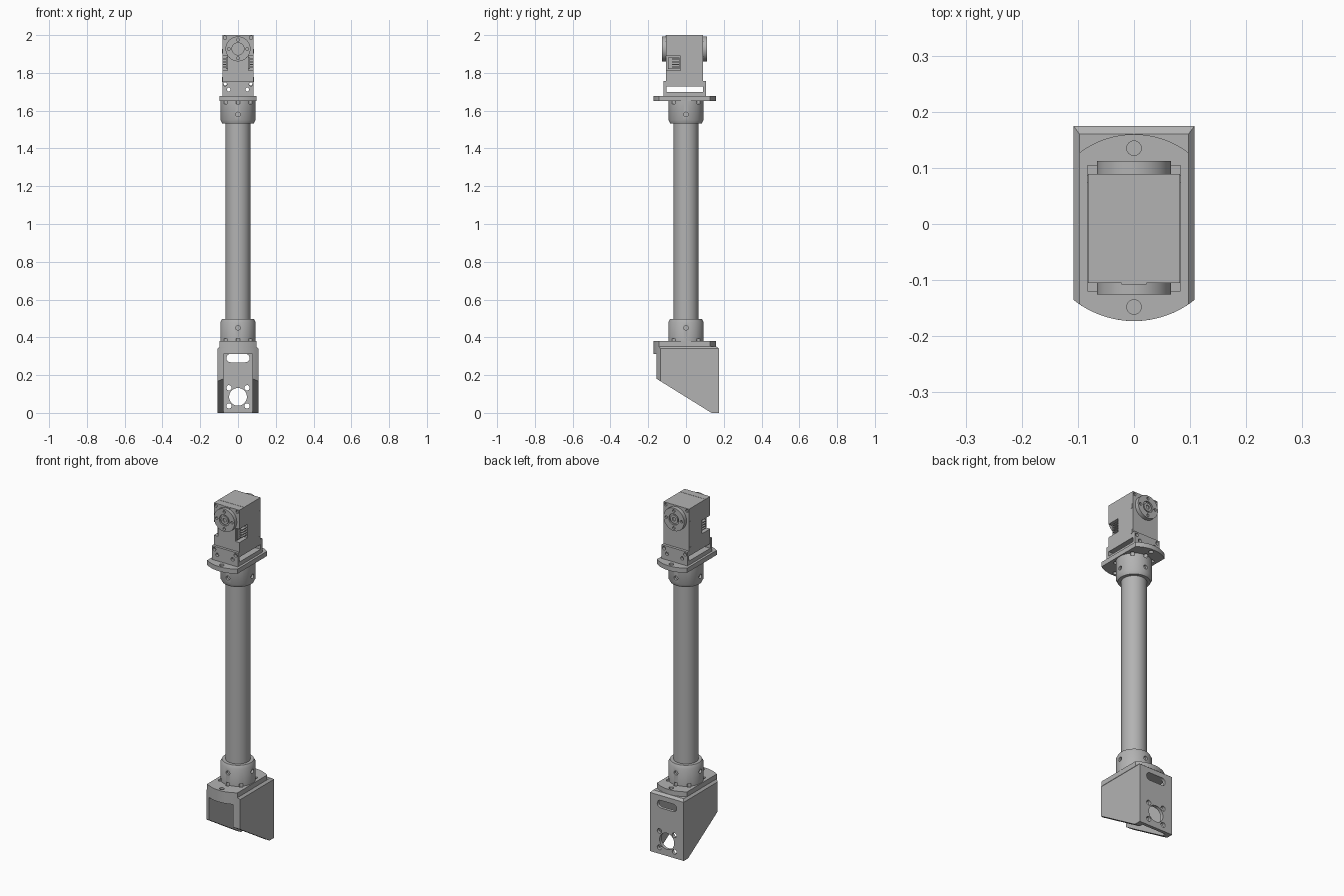
import bpy, bmesh, math
from mathutils import Matrix, Vector

cube = bpy.data.objects.get("Cube")
if cube:
    bpy.data.objects.remove(cube)

grey = bpy.data.materials.new("machined grey")
grey.use_nodes = True
COLOUR = (0.45, 0.45, 0.45, 1)
grey.diffuse_color = COLOUR
grey.node_tree.nodes["Principled BSDF"].inputs["Base Color"].default_value = COLOUR

TURN = {"z": Matrix(), "x": Matrix.Rotation(math.pi / 2, 4, "Y"),
        "y": Matrix.Rotation(math.pi / 2, 4, "X")}


def finish(name, bm):
    bmesh.ops.recalc_face_normals(bm, faces=bm.faces)
    mesh = bpy.data.meshes.new(name)
    bm.to_mesh(mesh)
    bm.free()
    ob = bpy.data.objects.new(name, mesh)
    bpy.context.collection.objects.link(ob)
    mesh.materials.append(grey)
    return ob


def add_box(bm, x, y, z):
    """Box from (low, high) pairs."""
    size = [b - a for a, b in (x, y, z)]
    mid = [(a + b) / 2 for a, b in (x, y, z)]
    bmesh.ops.create_cube(bm, size=1, matrix=Matrix.Translation(mid) @ Matrix.Diagonal((*size, 1)))


def add_cyl(bm, r, depth, at, axis="z", sides=24):
    bmesh.ops.create_cone(bm, cap_ends=True, segments=sides, radius1=r, radius2=r, depth=depth,
                          matrix=Matrix.Translation(at) @ TURN[axis])


def box(name, x, y, z):
    bm = bmesh.new()
    add_box(bm, x, y, z)
    return finish(name, bm)


def cyl(name, *args, **kw):
    bm = bmesh.new()
    add_cyl(bm, *args, **kw)
    return finish(name, bm)


def loft(name, rings):
    """Solid through stacked rings of equal point count."""
    bm = bmesh.new()
    loops = [[bm.verts.new(p) for p in ring] for ring in rings]
    for a, b in zip(loops, loops[1:]):
        for i in range(len(a)):
            j = (i + 1) % len(a)
            bm.faces.new((a[i], a[j], b[j], b[i]))
    bm.faces.new(loops[0])
    bm.faces.new(loops[-1])
    return finish(name, bm)


def lathe(name, profile, sides=64):
    ring = [2 * math.pi * i / sides for i in range(sides)]
    return loft(name, [[(r * math.cos(a), r * math.sin(a), z) for a in ring] for r, z in profile])


def arc(half, radius, sign, n=16):
    """Curved end running across the width."""
    xs = [half * (2 * i / n - 1) for i in range(n + 1)]
    return [(x, sign * math.sqrt(radius ** 2 - x * x)) for x in xs]


def cut(ob, fill):
    """Subtract the disjoint shapes that fill() puts in a mesh."""
    bm = bmesh.new()
    fill(bm)
    cutter = finish("cutter", bm)
    cutter.hide_render = True
    mod = ob.modifiers.new("cut", "BOOLEAN")
    mod.operation, mod.solver, mod.object = "DIFFERENCE", "EXACT", cutter
    bpy.context.view_layer.objects.active = ob
    bpy.ops.object.modifier_apply(modifier=mod.name)
    bpy.data.objects.remove(cutter)


# Hollow foot bracket with curved front and chamfered top
def foot_ring(half, back, z):
    front = arc(half, 0.173, -1)
    return [(x, y, z) for x, y in front + [(half, back), (-half, back)]]


foot = loft("foot_bracket", [foot_ring(0.108, 0.175, 0), foot_ring(0.108, 0.175, 0.34),
                             foot_ring(0.097, 0.16, 0.352)])
cut(foot, lambda bm: add_box(bm, (-0.076, 0.076), (-0.3, 0.157), (-0.1, 0.312)))


def slope_fill(bm):
    pts = [(-0.155, 0.18), (0.135, 0), (0.135, -0.1), (-0.4, -0.1), (-0.4, 0.18 + 0.152)]
    sides = [[bm.verts.new((x, y, z)) for y, z in pts] for x in (-0.3, 0.3)]
    for s in sides:
        bm.faces.new(s)
    for i in range(len(pts)):
        j = (i + 1) % len(pts)
        bm.faces.new((sides[0][i], sides[0][j], sides[1][j], sides[1][i]))


cut(foot, slope_fill)


# Mounting holes and cable slot in the back wall
def wall_holes(bm):
    add_cyl(bm, 0.047, 0.1, (0, 0.17, 0.085), "y", 40)
    for x in (-0.048, 0.048):
        for z in (0.037, 0.133):
            add_cyl(bm, 0.014, 0.1, (x, 0.17, z), "y")


cut(foot, wall_holes)
cut(foot, lambda bm: add_box(bm, (-0.04, 0.04), (0.12, 0.22), (0.268, 0.312)))
for x in (-0.04, 0.04):
    cut(foot, lambda bm: add_cyl(bm, 0.022, 0.1, (x, 0.17, 0.29), "y"))

# Flange plates, collars and tube
bolt_angles = [math.radians(a) for a in (45, 90, 135, 225, 270, 315)]


def bolt_fill(z, depth):
    def fill(bm):
        for a in bolt_angles:
            add_cyl(bm, 0.011, depth, (0.094 * math.cos(a), 0.094 * math.sin(a), z), sides=16)
    return fill


def end_fill(z, depth):
    def fill(bm):
        for y in (-0.148, 0.135):
            add_cyl(bm, 0.013, depth, (0, y, z))
    return fill


def set_screw_fill(z):
    def fill(bm):
        for s in (-1, 1):
            add_cyl(bm, 0.012, 0.03, (s * 0.095, 0, z), "x", 16)
            add_cyl(bm, 0.012, 0.03, (0, s * 0.095, z), "y", 16)
    return fill


tube = lathe("tube", [(0.066, 0.4), (0.066, 1.64)])
flange = arc(0.097, 0.173, -1) + arc(0.097, 0.16, 1)[::-1]
collars = []
for part, z0, z1, face, direction in (("lower", 0.35, 0.38, 0.38, 1), ("upper", 1.65, 1.677, 1.65, -1)):
    plate = loft(part + "_flange", [[(x, y, z) for x, y in flange] for z in (z0, z1)])
    cut(plate, bolt_fill(face, 0.03))
    cut(plate, end_fill(z1, 0.1 if part == "upper" else 0.04))
    steps = [(0.093, 0), (0.093, 0.1), (0.084, 0.118), (0.07, 0.118)]
    collar = lathe(part + "_collar", [(r, face + direction * h) for r, h in steps])
    cut(collar, bolt_fill(face, 0.03))
    cut(collar, set_screw_fill(face + direction * 0.07))
    collars.append(collar)

# U-shaped servo cradle
cradle = box("servo_cradle", (-0.083, 0.083), (-0.12, 0.105), (1.676, 1.757))
cut(cradle, lambda bm: add_box(bm, (-0.2, 0.2), (-0.104, 0.089), (1.7, 1.9)))


def cradle_holes(bm):
    for s in (-1, 1):
        add_cyl(bm, 0.01, 0.5, (s * 0.068, 0, 1.74), "y", 16)
        add_cyl(bm, 0.01, 0.5, (s * 0.049, 0, 1.712), "y", 16)


cut(cradle, cradle_holes)

# Servo case with side connector pockets, seam groove and corner screw holes
servo = box("servo_case", (-0.082, 0.082), (-0.105, 0.089), (1.727, 2.0))


def case_cuts(bm):
    for s in (-1, 1):
        add_box(bm, sorted((s * 0.056, s * 0.2)), (-0.2, -0.03), (1.812, 1.89))
        add_cyl(bm, 0.009, 0.5, (s * 0.068, 0, 1.742), "y", 16)
        for y in (-0.105, 0.089):
            add_cyl(bm, 0.009, 0.02, (s * 0.069, y, 1.986), "y", 16)


cut(servo, case_cuts)
cut(servo, lambda bm: add_box(bm, (-0.2, 0.2), (-0.062, -0.06), (1.998, 2.1)))
box("top_tab", (-0.022, 0.022), (-0.108, -0.085), (1.985, 1.999))
for side, s in (("left", 1), ("right", -1)):
    box(side + "_connector", sorted((s * 0.05, s * 0.064)), (-0.095, -0.035), (1.82, 1.882))
    for i in range(4):
        z = 1.828 + i * 0.014
        box(side + "_pin", sorted((s * 0.06, s * 0.08)), (-0.075, -0.035), (z, z + 0.005))
    for z in (1.765, 1.915):
        box(side + "_case_clip", sorted((s * 0.08, s * 0.084)), (0.074, 0.086), (z - 0.012, z + 0.012))

# Output horns on both faces
CENTRE = 1.927
for part, y0, y1, s in (("front", -0.126, -0.104, -1), ("back", 0.088, 0.112, 1)):
    horn = cyl(part + "_horn", 0.066, y1 - y0, (0, (y0 + y1) / 2, CENTRE), "y", 48)
    outer = y0 if s < 0 else y1

    def horn_cuts(bm):
        add_cyl(bm, 0.032, 0.016, (0, outer, CENTRE), "y", 32)
        for k in range(4):
            a = k * math.pi / 2
            add_cyl(bm, 0.008, 0.02, (0.049 * math.cos(a), outer, CENTRE + 0.049 * math.sin(a)), "y", 16)

    cut(horn, horn_cuts)
    hub = cyl(part + "_horn_screw", 0.024, 0.018, (0, outer - s * 0.011, CENTRE), "y", 32)
    cut(hub, lambda bm: add_cyl(bm, 0.012, 0.02, (0, outer, CENTRE), "y", 6))

# Smooth the round surfaces, keep machined edges sharp
bpy.ops.object.select_all(action="DESELECT")
for ob in bpy.context.scene.objects:
    if ob.type == "MESH" and grey.name in ob.data.materials:
        ob.select_set(True)
        bpy.context.view_layer.objects.active = ob
bpy.ops.object.shade_smooth_by_angle(angle=math.radians(30))
